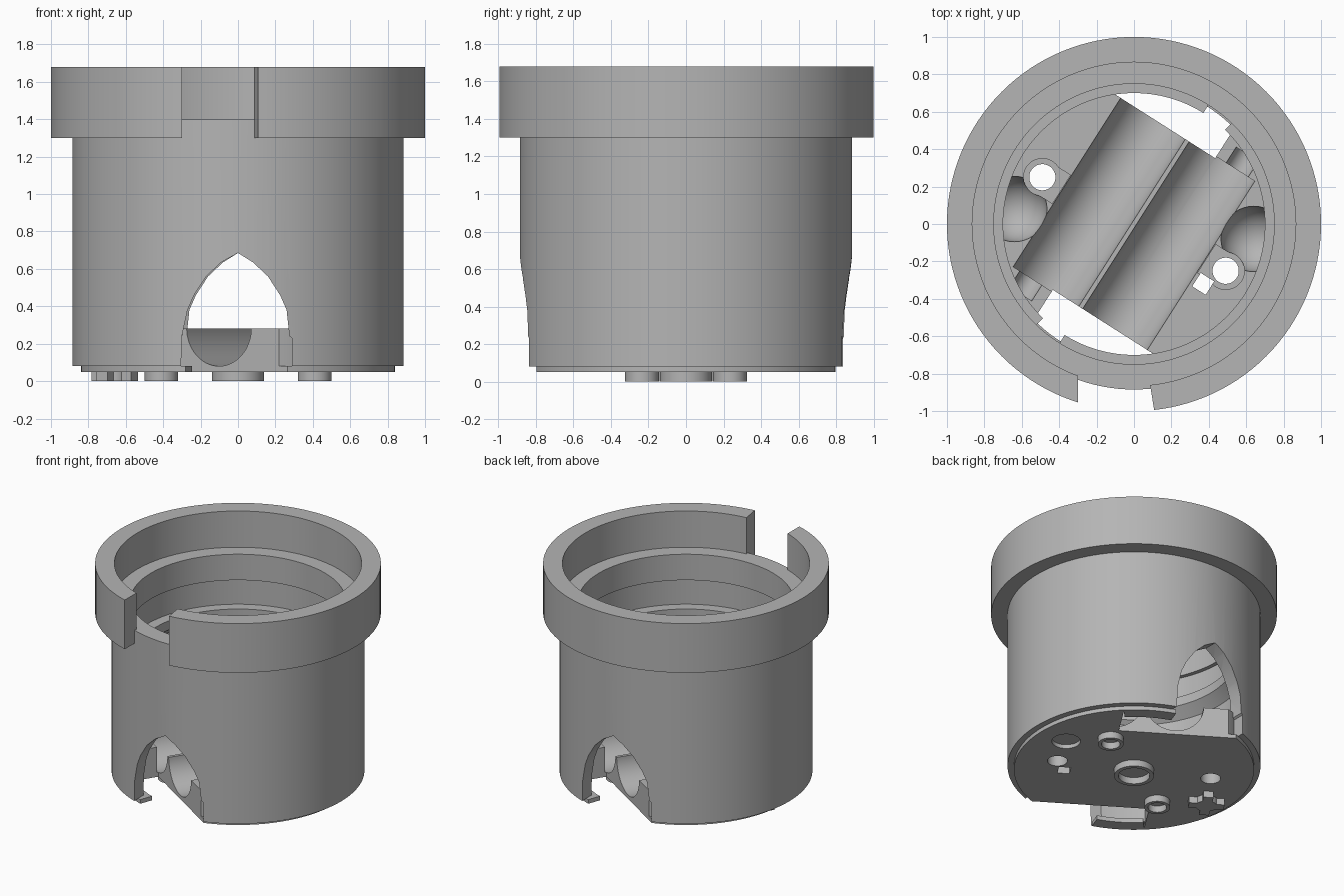
import bpy, bmesh, math
from mathutils import Matrix, Vector

cube = bpy.data.objects.get("Cube")
if cube:
    bpy.data.objects.remove(cube)

grey = bpy.data.materials.new("plain grey")
grey.diffuse_color = (0.46, 0.46, 0.46, 1)
grey.use_nodes = True
grey.node_tree.nodes["Principled BSDF"].inputs["Base Color"].default_value = (0.46, 0.46, 0.46, 1)

# Cradle frame: U runs across the two troughs, V along them
TILT = math.radians(-32.5)
U = Vector((math.cos(TILT), math.sin(TILT), 0))
V = Vector((-math.sin(TILT), math.cos(TILT), 0))
HALF_TURN = Matrix.Rotation(math.pi, 4, 'Z')


def make(name, bm):
    bmesh.ops.recalc_face_normals(bm, faces=bm.faces)
    mesh = bpy.data.meshes.new(name)
    bm.to_mesh(mesh)
    bm.free()
    mesh.materials.append(grey)
    ob = bpy.data.objects.new(name, mesh)
    bpy.context.collection.objects.link(ob)
    return ob


def lathe(name, profile, start=0, sweep=360, steps=128):
    bm = bmesh.new()
    turn = Matrix.Rotation(math.radians(start), 3, 'Z')
    vs = [bm.verts.new(turn @ Vector((r, 0, z))) for r, z in profile]
    if sweep == 360:
        geom = vs + [bm.edges.new((vs[i - 1], vs[i])) for i in range(len(vs))]
    else:
        geom = [bm.faces.new(vs)]
    bmesh.ops.spin(bm, geom=geom, axis=(0, 0, 1), cent=(0, 0, 0),
                   angle=math.radians(sweep), steps=steps)
    bmesh.ops.remove_doubles(bm, verts=bm.verts, dist=1e-4)
    bmesh.ops.dissolve_degenerate(bm, edges=bm.edges, dist=1e-5)
    return make(name, bm)


def prism(name, points, offset):
    bm = bmesh.new()
    face = bm.faces.new([bm.verts.new(p) for p in points])
    new = bmesh.ops.extrude_face_region(bm, geom=[face])["geom"]
    bmesh.ops.translate(bm, vec=offset,
                        verts=[g for g in new if isinstance(g, bmesh.types.BMVert)])
    return make(name, bm)


def box(name, centre, size, turn=TILT):
    bm = bmesh.new()
    bmesh.ops.create_cube(bm, size=1, matrix=Matrix.Translation(centre)
                          @ Matrix.Rotation(turn, 4, 'Z') @ Matrix.Diagonal((*size, 1)))
    return make(name, bm)


def rod(name, centre, radius, length, axis=(0, 0, 1), segs=48):
    bm = bmesh.new()
    rot = Vector(axis).to_track_quat('Z', 'Y').to_matrix().to_4x4()
    bmesh.ops.create_cone(bm, cap_ends=True, segments=segs, radius1=radius, radius2=radius,
                          depth=length, matrix=Matrix.Translation(centre) @ rot)
    return make(name, bm)


def ball(name, centre, radius):
    bm = bmesh.new()
    bmesh.ops.create_uvsphere(bm, u_segments=40, v_segments=24, radius=radius,
                              matrix=Matrix.Translation(centre))
    return make(name, bm)


def cut(target, cutter, both=False):
    for turned in ((False, True) if both else (False,)):
        if turned:
            cutter.data.transform(HALF_TURN)
        cutter.hide_render = True
        mod = target.modifiers.new("cut", 'BOOLEAN')
        mod.operation = 'DIFFERENCE'
        mod.solver = 'EXACT'
        mod.object = cutter
        bpy.context.view_layer.objects.active = target
        bpy.ops.object.modifier_apply(modifier=mod.name)
    bpy.data.objects.remove(cutter)


def at(u, v, z):
    return U * u + V * v + Vector((0, 0, z))


# Hollow body with an inner ledge and a groove
body = lathe("body_shell", [(.885, .08), (.885, 1.4), (.75, 1.4), (.75, 1.2), (.78, 1.2),
                            (.78, 1.0), (.70, 1.0), (.70, .93), (.78, .86), (.78, .08)])

# Pointed arches at the front and back
side = [(.275, .24), (.26, .38), (.225, .46), (.16, .56), (.08, .635)]
arch = [(-.31, -.1), (-.30, .24)] + [(-x - .01, z) for x, z in side[1:]] + [(0, .685)]
arch += side[::-1] + [(.29, .23), (.29, -.1)]
cut(body, prism("arch_cutter", [(x, -1.1, z) for x, z in arch], (0, .65, 0)), both=True)

# Small keyways through the ledge
cut(body, lathe("keyway_cutter", [(.6, .8), (.75, .8), (.75, 1.1), (.6, 1.1)], 46, 12, 8), both=True)

# Collar with a gap at the front
collar = lathe("top_collar", [(.865, 1.3), (1, 1.3), (1, 1.68), (.865, 1.68)])
gap = [(-.30, -.7), (-.30, -1.1), (.125, -1.1), (.06, -.7)]
cut(collar, prism("gap_cutter", [(x, y, 1.2) for x, y in gap], (0, 0, .6)))

# Floor block with a thin stepped base
floor = lathe("cradle_floor", [(0, .05), (.84, .05), (.84, .08), (.80, .08), (.80, .28), (0, .28)])
cut(floor, box("end_cutter", at(.411, -1.03, .2), (1.176, 1, 1)), both=True)

# Two round troughs side by side, with a notch in each end wall
cut(floor, rod("trough_cutter", at(.217, 0, .285), .205, 1.08, V, 64), both=True)
cut(floor, rod("notch_cutter", at(-.31, -.56, .28), .07, .16, V), both=True)

# Screw holes with slots, and round bowls at the sides
hole = Vector((-.49, .25, 0))
cut(floor, rod("slot_end_cutter", hole + Vector((0, 0, .28)), .1, .24), both=True)
cut(floor, box("slot_cutter", hole + U * .06 + Vector((0, 0, .28)), (.12, .18, .24)), both=True)
cut(floor, rod("hole_cutter", hole, .07, 1), both=True)
cut(floor, ball("bowl_cutter", (-.64, .08, .28), .175), both=True)
cut(floor, box("square_hole_cutter", (.37, -.32, .2), (.085, .085, 1)))
cut(floor, rod("bottom_pocket_cutter", (.62, 0, .02), .1, .12))

# Lips that bridge the floor to the arch edges
for i, start in enumerate((225, 45)):
    lathe("base_lip_%d" % (i + 1), [(.74, .05), (.84, .05), (.84, .082), (.74, .082)], start, 25.5, 12)


# Ring feet under the floor
def ring_foot(name, x, y, outer, inner):
    ob = lathe(name, [(inner, 0), (outer, 0), (outer, .055), (inner, .055)], steps=48)
    ob.data.transform(Matrix.Translation((x, y, 0)))


ring_foot("centre_foot", 0, 0, .14, .11)
ring_foot("left_foot", .41, .235, .09, .065)
ring_foot("right_foot", -.41, -.235, .09, .065)

# Cross-shaped foot with a round core
rod("cross_foot_core", (-.66, 0, .028), .075, .056)
for i in range(2):
    box("cross_foot_bar_%d" % (i + 1), (-.66, 0, .0275), (.25, .07, .055), TILT + i * math.pi / 2)

# Smooth round walls, keep hard edges
bpy.ops.object.select_all(action='DESELECT')
for ob in bpy.context.scene.objects:
    if ob.type == 'MESH' and grey.name in ob.data.materials:
        ob.select_set(True)
        bpy.context.view_layer.objects.active = ob
bpy.ops.object.shade_smooth_by_angle(angle=math.radians(30))
